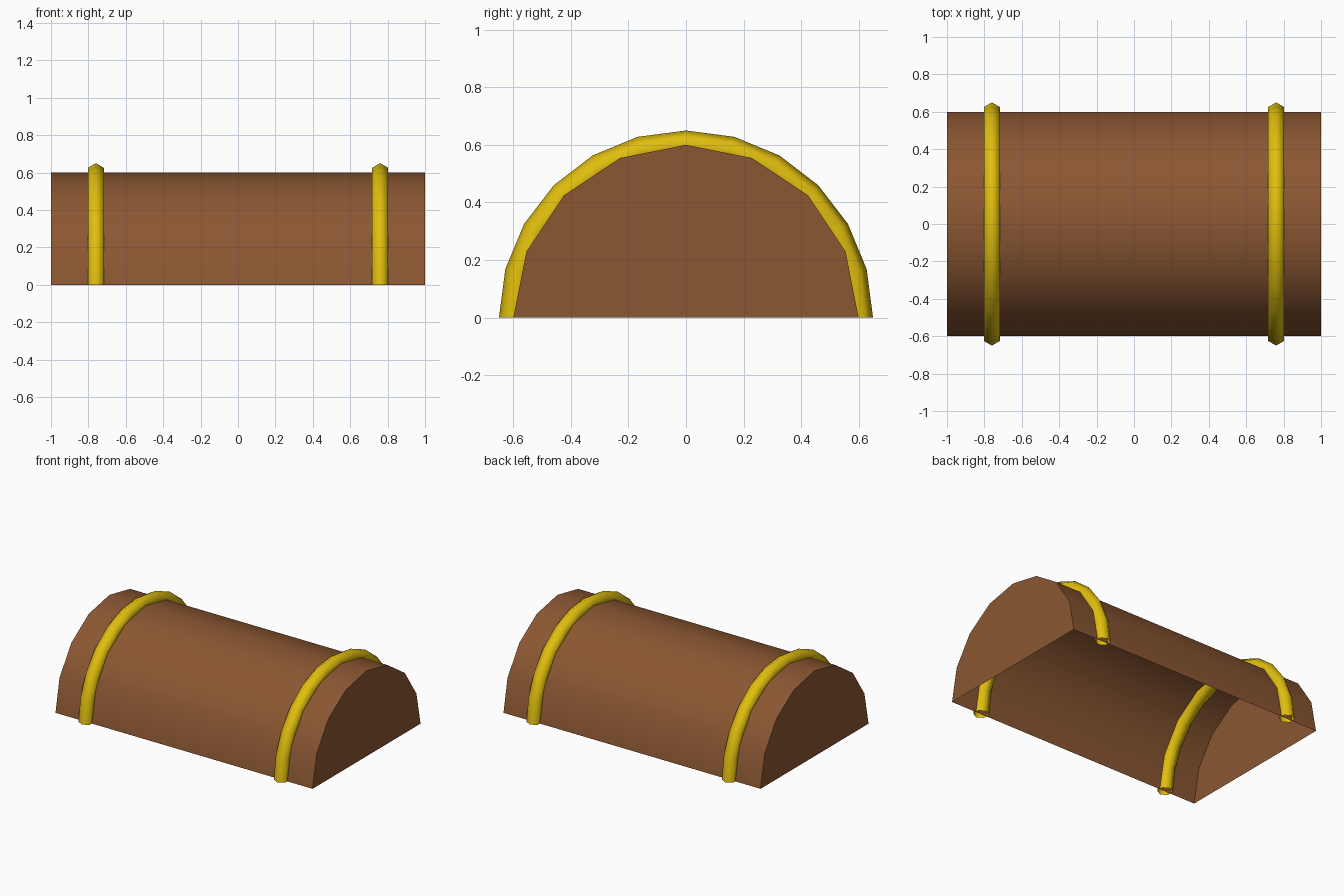
import bpy, bmesh, math

if "Cube" in bpy.data.objects:
    bpy.data.objects.remove(bpy.data.objects["Cube"])


def material(name, srgb):
    lin = [((c / 255 + 0.055) / 1.055) ** 2.4 for c in srgb]
    m = bpy.data.materials.new(name)
    m.diffuse_color = (*lin, 1)
    m.use_nodes = True
    m.node_tree.nodes["Principled BSDF"].inputs["Base Color"].default_value = m.diffuse_color
    return m


def make_object(name, bm, mat):
    bmesh.ops.recalc_face_normals(bm, faces=bm.faces)
    # open shells: make sure the upper surface points outwards
    top = max(bm.faces, key=lambda f: f.calc_center_median().z)
    if top.normal.z < 0:
        bmesh.ops.reverse_faces(bm, faces=bm.faces)
    mesh = bpy.data.meshes.new(name)
    bm.to_mesh(mesh)
    bm.free()
    mesh.materials.append(mat)
    obj = bpy.data.objects.new(name, mesh)
    bpy.context.collection.objects.link(obj)
    return obj


def half_barrel(name, radius, half_length, steps, mat):
    """Half cylinder with end caps, open underneath."""
    bm = bmesh.new()
    rows = []
    for x in (-half_length, half_length):
        rows.append([bm.verts.new((x, radius * math.cos(math.pi * i / steps),
                                   radius * math.sin(math.pi * i / steps)))
                     for i in range(steps + 1)])
    a, b = rows
    for i in range(steps):
        bm.faces.new((a[i], a[i + 1], b[i + 1], b[i])).smooth = True
    caps = [bm.faces.new(r) for r in rows]
    for cap in caps:
        for e in cap.edges:
            e.smooth = False
    return make_object(name, bm, mat)


def half_hoop(name, x, major, minor, steps, sides, mat):
    """Half torus with a low-sided tube, open at its feet."""
    bm = bmesh.new()
    rings = []
    for i in range(steps + 1):
        u = math.pi * i / steps
        ring = []
        for j in range(sides):
            v = 2 * math.pi * j / sides
            r = major + minor * math.cos(v)
            ring.append(bm.verts.new((x + minor * math.sin(v),
                                      r * math.cos(u), r * math.sin(u))))
        rings.append(ring)
    for r0, r1 in zip(rings, rings[1:]):
        for j in range(sides):
            k = (j + 1) % sides
            bm.faces.new((r0[j], r0[k], r1[k], r1[j])).smooth = True
    return make_object(name, bm, mat)


wood = material("brown wood", (139, 87, 50))
gold = material("gold metal", (224, 190, 14))

# Arched lid
half_barrel("lid", 0.6, 1.0, 8, wood)

# Two metal bands
for side, x in (("left", -0.76), ("right", 0.76)):
    half_hoop(side + "_band", x, 0.6, 0.05, 12, 6, gold)
